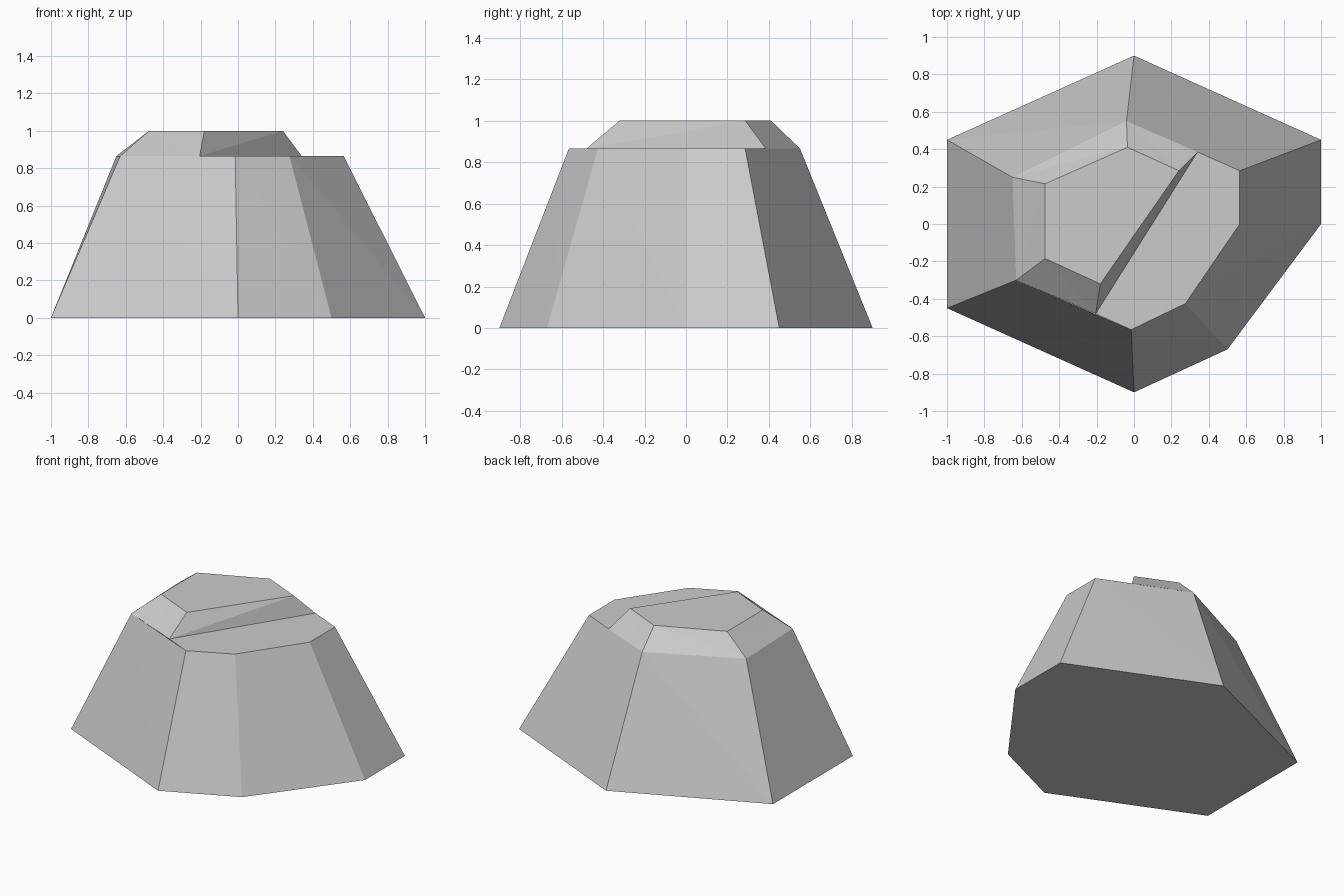
import bpy
import bmesh

old = bpy.data.objects.get("Cube")
if old:
    bpy.data.objects.remove(old, do_unlink=True)

stone = bpy.data.materials.new("pale grey stone")
stone.use_nodes = True
grey = (0.6, 0.6, 0.6, 1)
stone.diffuse_color = grey
stone.node_tree.nodes["Principled BSDF"].inputs["Base Color"].default_value = grey

SHOULDER = 0.865


def tapered_block(name, lower, z0, upper, z1, extra_face, flipped=()):
    """Triangulated walls between two outlines, an upper cap and one more flat face."""
    bm = bmesh.new()
    low = [bm.verts.new((x, y, z0)) for x, y in lower]
    top = [bm.verts.new((x, y, z1)) for x, y in upper]
    n = len(low)
    for i in range(n):
        j = (i + 1) % n
        # Outlines run clockwise seen from above
        if i in flipped:
            bm.faces.new((low[i], top[i], low[j]))
            bm.faces.new((low[j], top[i], top[j]))
        else:
            bm.faces.new((low[i], top[j], low[j]))
            bm.faces.new((low[i], top[i], top[j]))
    extra_face(bm, low, top)
    mesh = bpy.data.meshes.new(name)
    bm.to_mesh(mesh)
    bm.free()
    mesh.materials.append(stone)
    obj = bpy.data.objects.new(name, mesh)
    bpy.context.collection.objects.link(obj)
    return obj


# Outlines, clockwise from the back right corner
ground = [(-1, .45), (0, .9), (1, .45), (1, 0), (.5, -.67), (0, -.9), (-1, -.45)]
shoulder = [(-.65, .25), (-.04, .55), (.565, .285), (.565, 0),
            (.275, -.425), (-.015, -.565), (-.63, -.3)]
cut_back, cut_front = (.34, .385), (-.205, -.48)
cap_low = shoulder[:2] + [cut_back, cut_front] + shoulder[-1:]
cap_top = [(-.475, .215), (-.035, .41), (.24, .285), (-.18, -.32), (-.475, -.185)]


def ledge_and_underside(bm, low, top):
    bm.faces.new(low)
    a, b = (bm.verts.new((x, y, SHOULDER)) for x, y in (cut_back, cut_front))
    bm.faces.new(list(reversed([a] + top[2:6] + [b])))


def flat_summit(bm, low, top):
    bm.faces.new(list(reversed(top)))


# Body with the ledge on its left, then the raised cap
tapered_block("rock_body", ground, 0, shoulder, SHOULDER, ledge_and_underside)
tapered_block("rock_cap", cap_low, SHOULDER, cap_top, 1, flat_summit, flipped=(2,))
